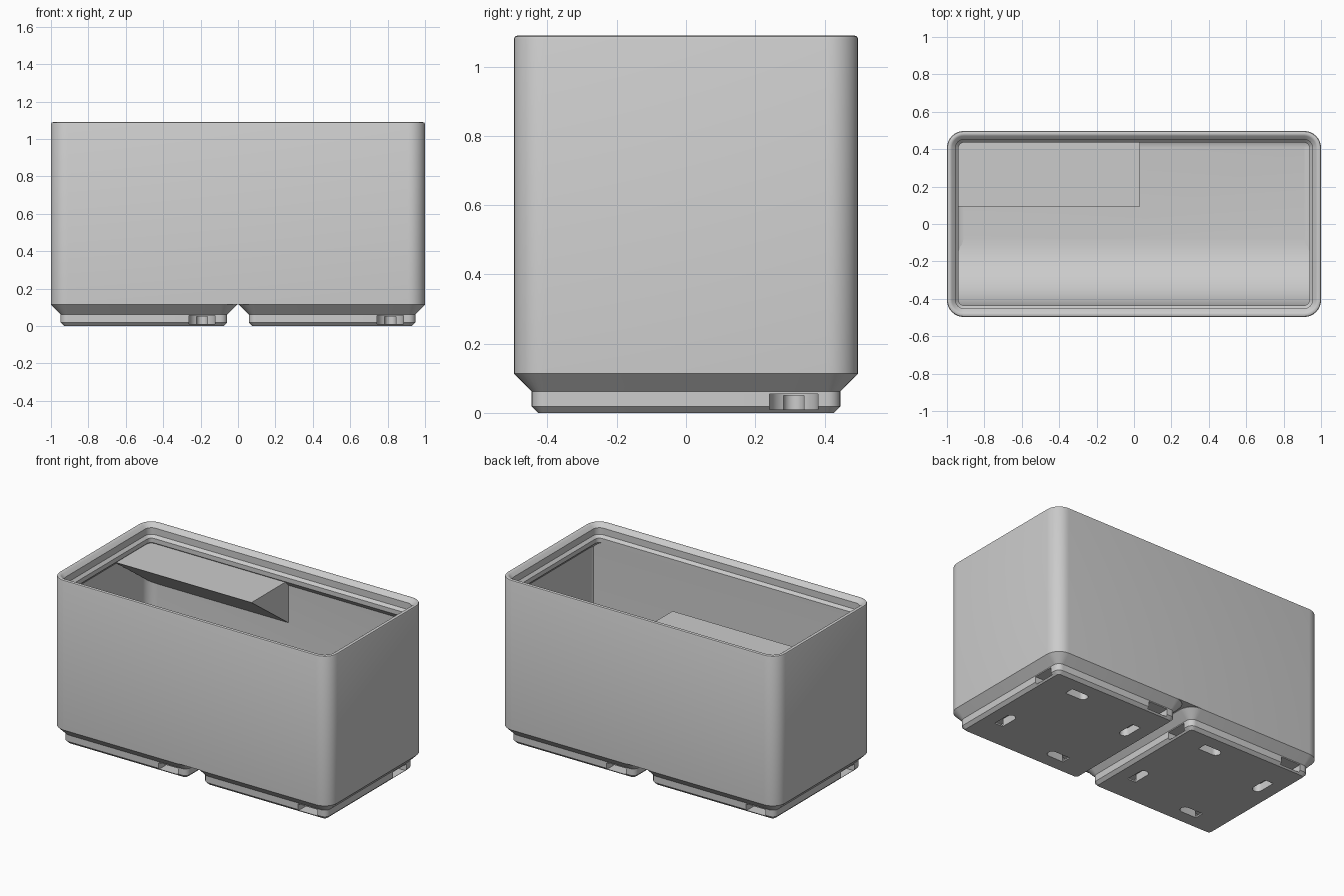
import bpy, bmesh, math
from mathutils import Matrix, Vector

if "Cube" in bpy.data.objects:
    bpy.data.objects.remove(bpy.data.objects["Cube"])

HX, HY, R = 1.0, 0.497, 0.09      # body half sizes and corner radius
CELL = 0.503                      # offset of each foot from the middle
FLOOR, SHELF_Z, WALL, LIP = 0.168, 0.97, 0.023, 0.062

grey = bpy.data.materials.new("plain grey")
grey.use_nodes = True
grey.diffuse_color = (0.6, 0.6, 0.6, 1)
grey.node_tree.nodes["Principled BSDF"].inputs["Base Color"].default_value = (0.6, 0.6, 0.6, 1)


def finish(name, bm):
    bmesh.ops.recalc_face_normals(bm, faces=bm.faces)
    mesh = bpy.data.meshes.new(name)
    bm.to_mesh(mesh)
    bm.free()
    mesh.materials.append(grey)
    obj = bpy.data.objects.new(name, mesh)
    bpy.context.collection.objects.link(obj)
    return obj


def smooth(obj):
    bpy.ops.object.select_all(action="DESELECT")
    obj.select_set(True)
    bpy.context.view_layer.objects.active = obj
    bpy.ops.object.shade_smooth_by_angle(angle=math.radians(30))


def rounded_rect(hx, hy, r, steps=8):
    pts = []
    for k, (sx, sy) in enumerate([(1, 1), (-1, 1), (-1, -1), (1, -1)]):
        for i in range(steps + 1):
            a = math.pi / 2 * (k + i / steps)
            pts.append((sx * (hx - r) + r * math.cos(a), sy * (hy - r) + r * math.sin(a)))
    return pts


def loft(name, hx, hy, rings, cx=0):
    """Closed skin through rounded rectangles given as (inset, radius, z)."""
    bm = bmesh.new()
    loops = [[bm.verts.new((x + cx, y, z)) for x, y in rounded_rect(hx - d, hy - d, r)]
             for d, r, z in rings]
    n = len(loops[0])
    for a, b in zip(loops, loops[1:]):
        for i in range(n):
            j = (i + 1) % n
            bm.faces.new((a[i], a[j], b[j], b[i]))
    bm.faces.new(loops[0])
    bm.faces.new(loops[-1])
    return finish(name, bm)


def prism(bm, outline, offset, matrix=Matrix()):
    """Extrude a 3D outline along an offset, then move it by the matrix."""
    a = [bm.verts.new(matrix @ Vector(p)) for p in outline]
    b = [bm.verts.new(matrix @ (Vector(p) + Vector(offset))) for p in outline]
    n = len(a)
    bm.faces.new(a)
    bm.faces.new(b[::-1])
    for i in range(n):
        j = (i + 1) % n
        bm.faces.new((a[i], a[j], b[j], b[i]))


def arc(cx, cy, r, start, end, steps=12):
    return [(cx + r * math.cos(math.radians(start + (end - start) * i / steps)),
             cy + r * math.sin(math.radians(start + (end - start) * i / steps)))
            for i in range(steps + 1)]


# Body: outside, rounded rim, stacking lip, inner wall and filleted floor
rings = [(0, R, 0.116), (0, R, 1.08), (0.003, 0.087, 1.087), (0.011, 0.079, 1.09),
         (0.02, 0.07, 1.089), (0.026, 0.064, 1.085), (0.0455, 0.0445, 1.066),
         (0.0455, 0.0445, 1.023), (LIP, 0.028, 1.006), (LIP, 0.028, 0.977),
         (WALL, 0.067, 0.938)]
fillet = 0.065
for i in range(7):
    a = math.pi / 2 * i / 6
    d = fillet * (1 - math.cos(a))
    rings.append((WALL + d, 0.067 - d, FLOOR + fillet * (1 - math.sin(a))))
smooth(loft("bin_body", HX, HY, rings))

# Curved scoop along the inside of the front wall
front, radius = LIP - HY, 0.352
section = [(-0.462, 0.15), (front + radius, 0.15)]
section += arc(front + radius, FLOOR + radius, radius, 270, 180, 20)
section += [(front, 0.977), (-0.462, 0.977)]
bm = bmesh.new()
prism(bm, [(-0.978, y, z) for y, z in section], (1.956, 0, 0))
smooth(finish("front_scoop", bm))

# Wedge shaped label shelf at the back
drop = (0.48 - 0.094) * math.tan(math.radians(36))
bm = bmesh.new()
prism(bm, [(-0.96, 0.094, SHELF_Z), (-0.96, 0.48, SHELF_Z), (-0.96, 0.48, SHELF_Z - drop)],
      (0.991, 0, 0))
finish("label_shelf", bm)

# Feet, each with four side pockets and slots beneath, turned about the centre
pocket = arc(0, 0, 0.07, 90, 270) + [(0.26, -0.07), (0.26, 0.07)]
slot = arc(-0.166, 0, 0.03, 90, 270) + [(-0.06, -0.03), (-0.06, 0.03)]
for name, cx in (("left_foot", CELL), ("right_foot", -CELL)):
    foot = loft(name, HY, HY, [(0.0706, 0.0192, 0), (0.0515, 0.0383, 0.019),
                               (0.0515, 0.0383, 0.062), (0, R, 0.114), (0, R, 0.116)], cx)
    for outline, z, height in ((pocket, 0.0096, 0.0455), (slot, -0.01, 0.06)):
        bm = bmesh.new()
        for k in range(4):
            place = (Matrix.Translation((cx, 0, 0)) @ Matrix.Rotation(math.pi / 2 * k, 4, "Z")
                     @ Matrix.Translation((0.311, 0.311, 0)))
            prism(bm, [(x, y, z) for x, y in outline], (0, 0, height), place)
        cutter = finish("foot_cutter", bm)
        cutter.hide_render = True
        mod = foot.modifiers.new("holes", "BOOLEAN")
        mod.operation, mod.solver, mod.object = "DIFFERENCE", "EXACT", cutter
        bpy.context.view_layer.update()
        cut = bpy.data.meshes.new_from_object(
            foot.evaluated_get(bpy.context.evaluated_depsgraph_get()))
        foot.modifiers.clear()
        foot.data = cut
        bpy.data.objects.remove(cutter)
    smooth(foot)
